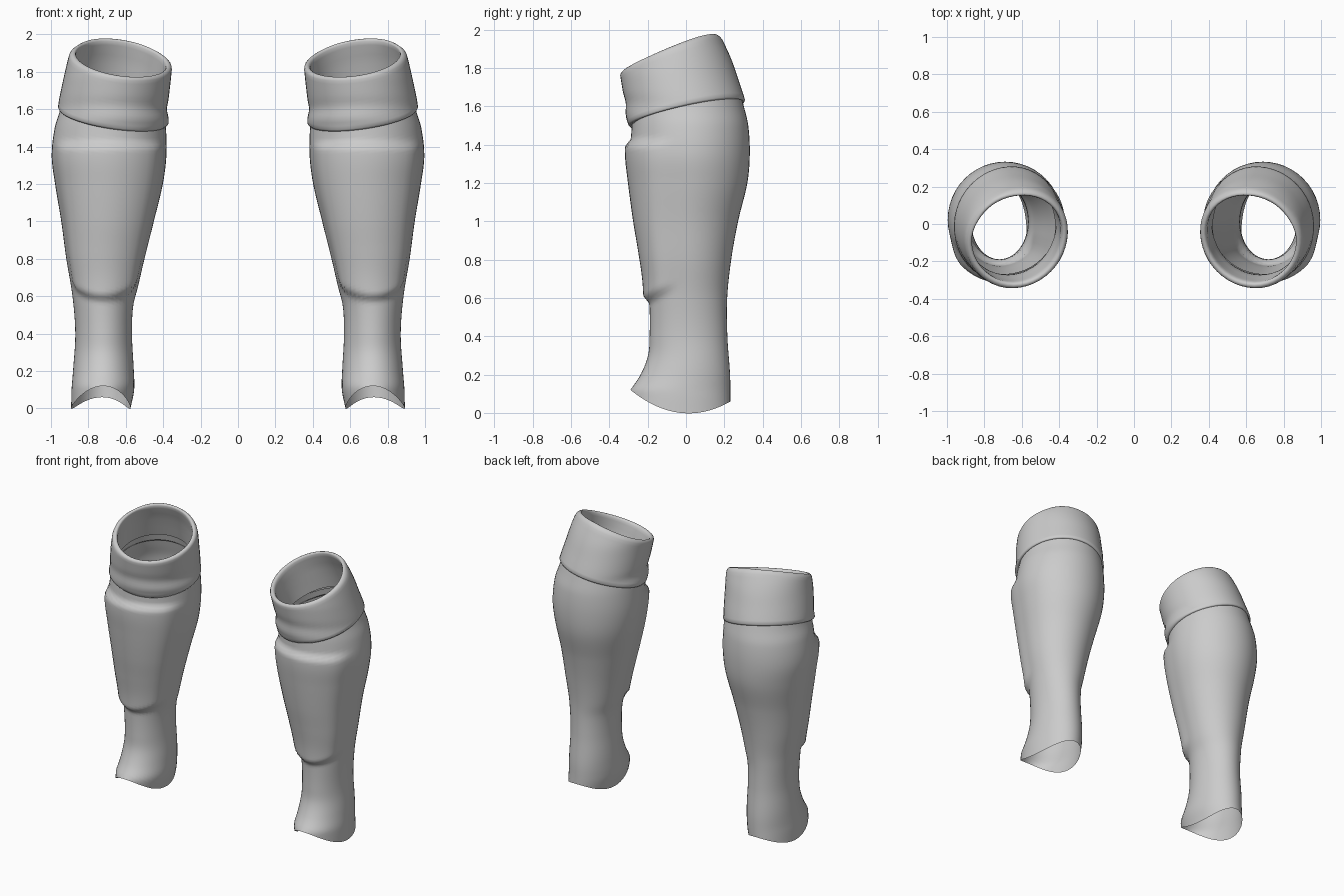
import bpy, math

if "Cube" in bpy.data.objects:
    bpy.data.objects.remove(bpy.data.objects["Cube"])

SEG = 48

# Outline of one leg as (z, position) for each side
LEG = dict(
    left=[(0, .575), (.1, .555), (.2, .557), (.4, .567), (.55, .56), (.65, .535), (.8, .5),
          (1.0, .45), (1.2, .402), (1.35, .383), (1.5, .385), (1.7, .40)],
    right=[(0, .892), (.1, .89), (.2, .882), (.4, .87), (.6, .885), (.8, .918), (1.0, .945),
           (1.2, .978), (1.35, .996), (1.5, .98), (1.6, .95), (1.7, .93)],
    front=[(.12, -.29), (.2, -.237), (.3, -.198), (.4, -.19), (.55, -.19), (.7, -.198),
           (.85, -.22), (1.0, -.245), (1.2, -.272), (1.35, -.288), (1.5, -.284), (1.6, -.28)],
    back=[(.07, .232), (.2, .23), (.4, .216), (.6, .215), (.8, .236), (1.0, .272),
          (1.2, .32), (1.35, .333), (1.5, .325), (1.6, .302), (1.7, .275)])
CUFF = dict(
    left=[(1.48, .378), (1.54, .37), (1.6, .38), (1.65, .372), (1.75, .36), (1.85, .35)],
    right=[(1.5, .995), (1.6, .965), (1.65, .957), (1.8, .925), (1.9, .9), (1.95, .88)],
    front=[(1.5, -.30), (1.55, -.314), (1.62, -.315), (1.67, -.328), (1.77, -.345)],
    back=[(1.5, .338), (1.63, .309), (1.75, .27), (1.85, .235), (1.97, .18)])


def curve(pts, z):
    """Smooth interpolation through the points, held at the ends."""
    if z <= pts[0][0]:
        return pts[0][1]
    for i in range(len(pts) - 1):
        (z0, a), (z1, b) = pts[i], pts[i + 1]
        if z <= z1:
            p, q = pts[max(i - 1, 0)], pts[min(i + 2, len(pts) - 1)]
            h, t = z1 - z0, (z - z0) / (z1 - z0)
            ma, mb = (b - p[1]) / (z1 - p[0]) * h, (q[1] - a) / (q[0] - z0) * h
            return (a * (1 + 2 * t) * (1 - t) ** 2 + ma * t * (1 - t) ** 2
                    + b * t * t * (3 - 2 * t) + mb * t * t * (t - 1))
    return pts[-1][1]


def step(a, b, v):
    t = min(max((v - a) / (b - a), 0), 1)
    return t * t * (3 - 2 * t)


def point(shape, ang, z, offset=0):
    l, r, f, b = (curve(shape[k], z) for k in ("left", "right", "front", "back"))
    return ((l + r) / 2 + ((r - l) / 2 + offset) * math.cos(ang),
            (f + b) / 2 + ((b - f) / 2 + offset) * math.sin(ang), z)


def hem(a):
    return 1.56 + .045 * math.cos(a) + .065 * math.sin(a)


def rim(a):
    return 1.875 + .04 * math.cos(a) + .095 * math.sin(a)


def ankle(a):
    return .045 * (1 - math.cos(2 * a)) - .03 * math.sin(a)


def pad(a, z):
    """Shin pad bulge under the fabric on the front."""
    d = abs((math.degrees(a) - 270 + 180) % 360 - 180)
    low = .565 + .06 * (d / 60) ** 2
    return .031 * (1 - step(42, 75, d)) * step(low, low + .05, z) * (1 - step(1.385, 1.435, z))


def tube(name, rows, fn):
    """Loft rings of fn(row, angle) and mirror the result to the other leg."""
    angles = [2 * math.pi * i / SEG for i in range(SEG)]
    verts = [fn(r, a) for r in rows for a in angles]
    faces = [(j * SEG + i, j * SEG + (i + 1) % SEG,
              (j + 1) * SEG + (i + 1) % SEG, (j + 1) * SEG + i)
             for j in range(len(rows) - 1) for i in range(SEG)]
    me = bpy.data.meshes.new(name)
    me.from_pydata(verts, [], faces)
    me.shade_smooth()
    ob = bpy.data.objects.new(name, me)
    bpy.context.collection.objects.link(ob)
    ob.modifiers.new("Mirror", 'MIRROR')
    return ob


# Sock legs with the shin pad bulge
def leg_point(t, a):
    z = ankle(a) + (hem(a) + .05 - ankle(a)) * t
    return point(LEG, a, z, pad(a, z))


tube("sock_legs", [i / 84 for i in range(85)], leg_point)


# Folded cuffs: tucked hem, outer wall, rolled rim, inner wall
def cuff_point(row, a):
    off, v = row
    return point(CUFF, a, hem(a) + (rim(a) - hem(a)) * v, off)


rows = [(-.035, .05), (-.02, .01), (-.008, 0), (0, .03)]
rows += [(0, .03 + .9 * i / 14) for i in range(1, 15)]
rows += [(-.004, .97), (-.012, .993), (-.02, 1), (-.028, .99), (-.034, .96),
         (-.037, .9), (-.038, .75), (-.04, .6), (-.042, .4), (-.044, .2)]
tube("sock_cuffs", rows, cuff_point)
